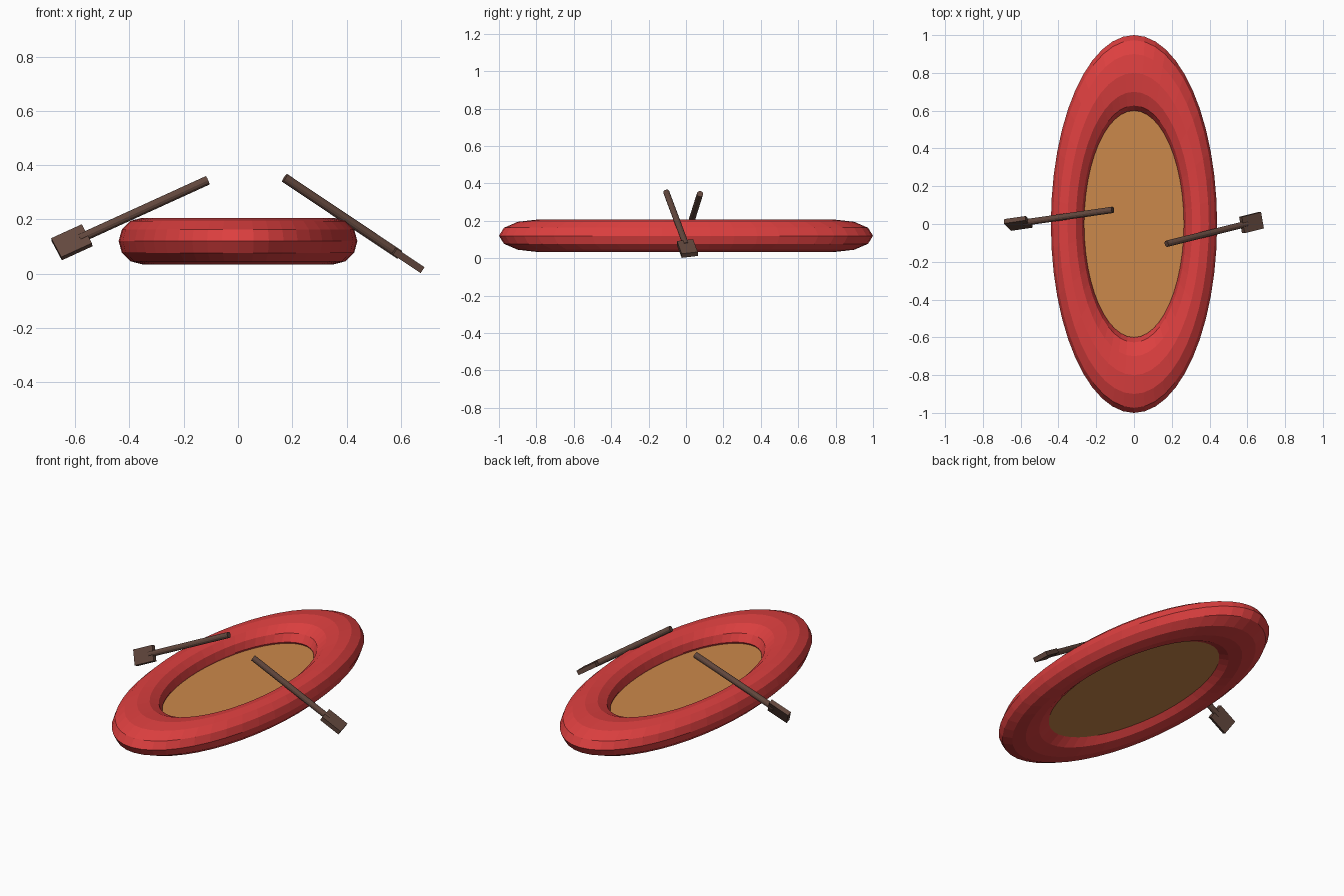
import bpy
from mathutils import Vector, Matrix

if "Cube" in bpy.data.objects:
    bpy.data.objects.remove(bpy.data.objects["Cube"])


def material(name, color):
    m = bpy.data.materials.new(name)
    m.diffuse_color = (*color, 1)
    m.use_nodes = True
    m.node_tree.nodes["Principled BSDF"].inputs["Base Color"].default_value = m.diffuse_color
    return m


RED = material("red_rubber", (0.72, 0.05, 0.05))
TAN = material("tan_floor", (0.60, 0.25, 0.07))
BROWN = material("brown_wood", (0.125, 0.065, 0.048))


def finish(name, mat):
    ob = bpy.context.object
    ob.name = name
    ob.data.materials.append(mat)
    return ob


# Inflated tube: a torus squashed into a long oval
bpy.ops.mesh.primitive_torus_add(major_radius=0.8, minor_radius=0.2,
                                 major_segments=48, minor_segments=12,
                                 location=(0, 0, 0.12))
finish("raft_tube", RED).scale = (0.44, 1, 0.43)

# Floor: thin oval plate tucked into the tube
bpy.ops.mesh.primitive_cylinder_add(vertices=48, radius=0.64, depth=0.035,
                                    location=(0, 0, 0.093))
finish("raft_floor", TAN).scale = (0.44, 1, 1)


def oar(side, grip, tip, normal):
    """Shaft from grip into the blade; the blade's flat side faces normal."""
    grip, tip = Vector(grip), Vector(tip)
    d = (tip - grip).normalized()
    w = d.cross(Vector(normal)).normalized()
    n = w.cross(d)
    rot = Matrix((w, n, d)).transposed().to_4x4()
    blade_len = 0.125

    # Shaft
    end = tip - d * (blade_len - 0.03)
    bpy.ops.mesh.primitive_cylinder_add(vertices=12, radius=0.017,
                                        depth=(end - grip).length)
    finish(side + "_oar_shaft", BROWN).matrix_world = \
        Matrix.Translation((grip + end) / 2) @ rot

    # Blade
    bpy.ops.mesh.primitive_cube_add(size=1)
    finish(side + "_oar_blade", BROWN).matrix_world = \
        Matrix.Translation(tip - d * blade_len / 2) @ rot \
        @ Matrix.Diagonal((0.088, 0.026, blade_len, 1))


oar("right", (0.172, -0.105, 0.353), (0.673, 0.02, 0.018), (0.56, 0, 0.83))
oar("left", (-0.112, 0.075, 0.344), (-0.669, -0.005, 0.09), (-0.07, -0.89, 0.46))
